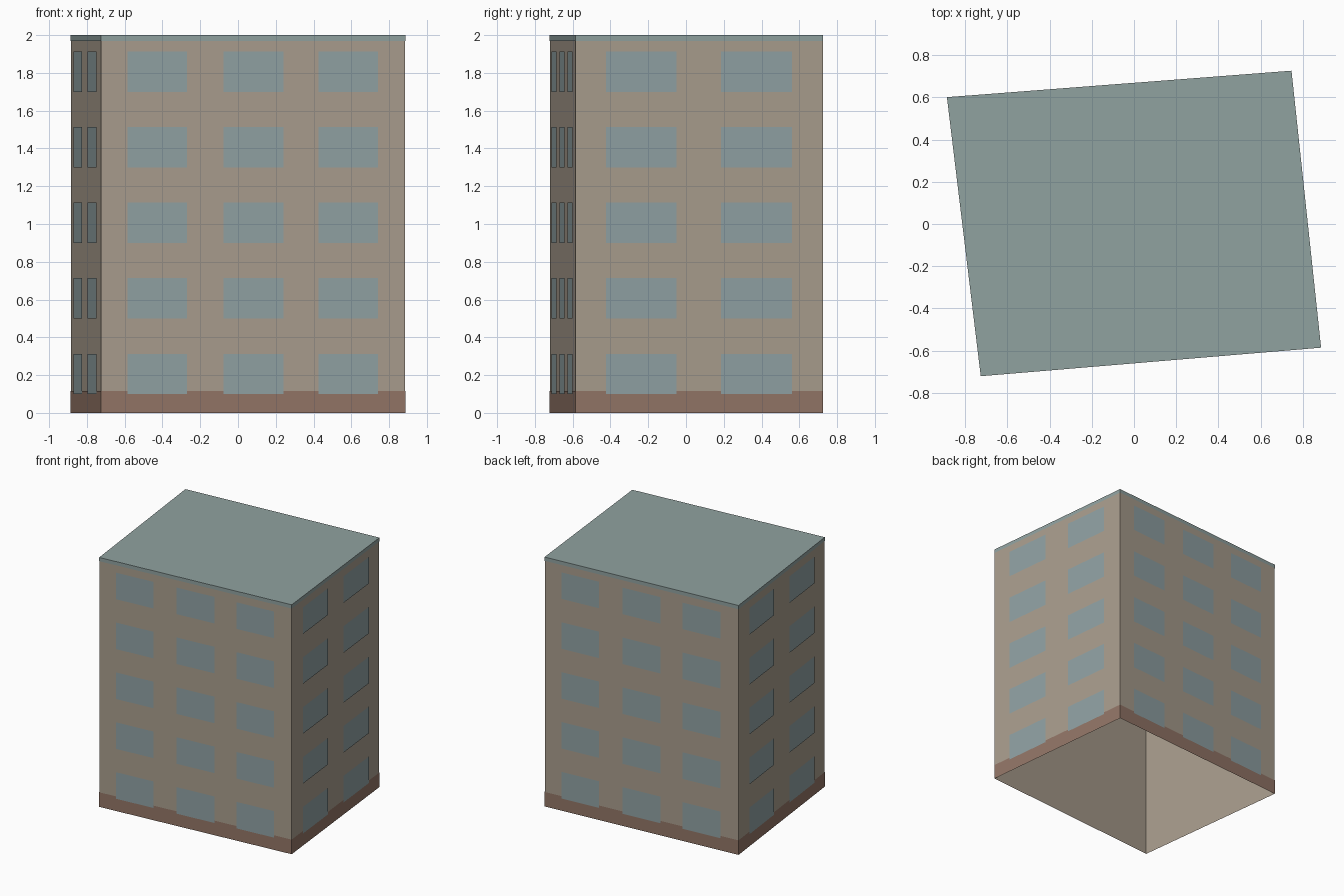
import bpy
import bmesh
from mathutils import Vector

cube = bpy.data.objects.get("Cube")
if cube:
    bpy.data.objects.remove(cube, do_unlink=True)


def make_material(name, color):
    mat = bpy.data.materials.new(name)
    mat.use_nodes = True
    rgba = (*color, 1.0)
    mat.diffuse_color = rgba
    mat.node_tree.nodes["Principled BSDF"].inputs["Base Color"].default_value = rgba
    return mat


wall_paint = make_material("beige wall", (0.40, 0.34, 0.27))
base_paint = make_material("brown base", (0.29, 0.18, 0.135))
roof_paint = make_material("grey green roof", (0.28, 0.36, 0.35))
glass_paint = make_material("blue grey glass", (0.28, 0.36, 0.37))

# Skewed footprint, counter-clockwise from the front right corner
CORNERS = [Vector(p) for p in
           ((-0.725, -0.72, 0), (0.885, -0.585, 0), (0.745, 0.725, 0), (-0.885, 0.60, 0))]
UP = Vector((0, 0, 1))


def finish(name, bm, mat):
    mesh = bpy.data.meshes.new(name)
    bm.to_mesh(mesh)
    bm.free()
    mesh.materials.append(mat)
    obj = bpy.data.objects.new(name, mesh)
    bpy.context.collection.objects.link(obj)
    return obj


def footprint_ring(name, z0, z1, scale, mat, capped=False):
    """Upright walls around the footprint, open below, optionally closed on top."""
    bm = bmesh.new()
    low = [bm.verts.new(c * scale + UP * z0) for c in CORNERS]
    high = [bm.verts.new(c * scale + UP * z1) for c in CORNERS]
    for i in range(4):
        j = (i + 1) % 4
        bm.faces.new((low[i], low[j], high[j], high[i]))
    if capped:
        bm.faces.new(high)
    return finish(name, bm, mat)


# Shell, base band and roof cap
footprint_ring("walls", 0, 1.99, 1.0, wall_paint)
footprint_ring("base_band", 0, 0.117, 1.002, base_paint)
footprint_ring("roof", 1.97, 2.0, 1.002, roof_paint, capped=True)

# Window columns as fractions along each wall
LONG = ((0.087, 0.283), (0.403, 0.60), (0.714, 0.91))
SHORT = ((0.122, 0.408), (0.588, 0.874))
SIDES = (("front", LONG), ("left", SHORT), ("back", LONG), ("right", SHORT))

# Five floors of flat window panes on every side
for i, (side, columns) in enumerate(SIDES):
    start, end = CORNERS[i], CORNERS[(i + 1) % 4]
    outward = (end - start).cross(UP).normalized() * 0.005
    bm = bmesh.new()
    for floor in range(5):
        z0 = 0.10 + 0.4 * floor
        z1 = z0 + 0.213
        for a, b in columns:
            p = start.lerp(end, a) + outward
            q = start.lerp(end, b) + outward
            bm.faces.new([bm.verts.new(v) for v in
                          (p + UP * z0, q + UP * z0, q + UP * z1, p + UP * z1)])
    finish(side + "_windows", bm, glass_paint)
